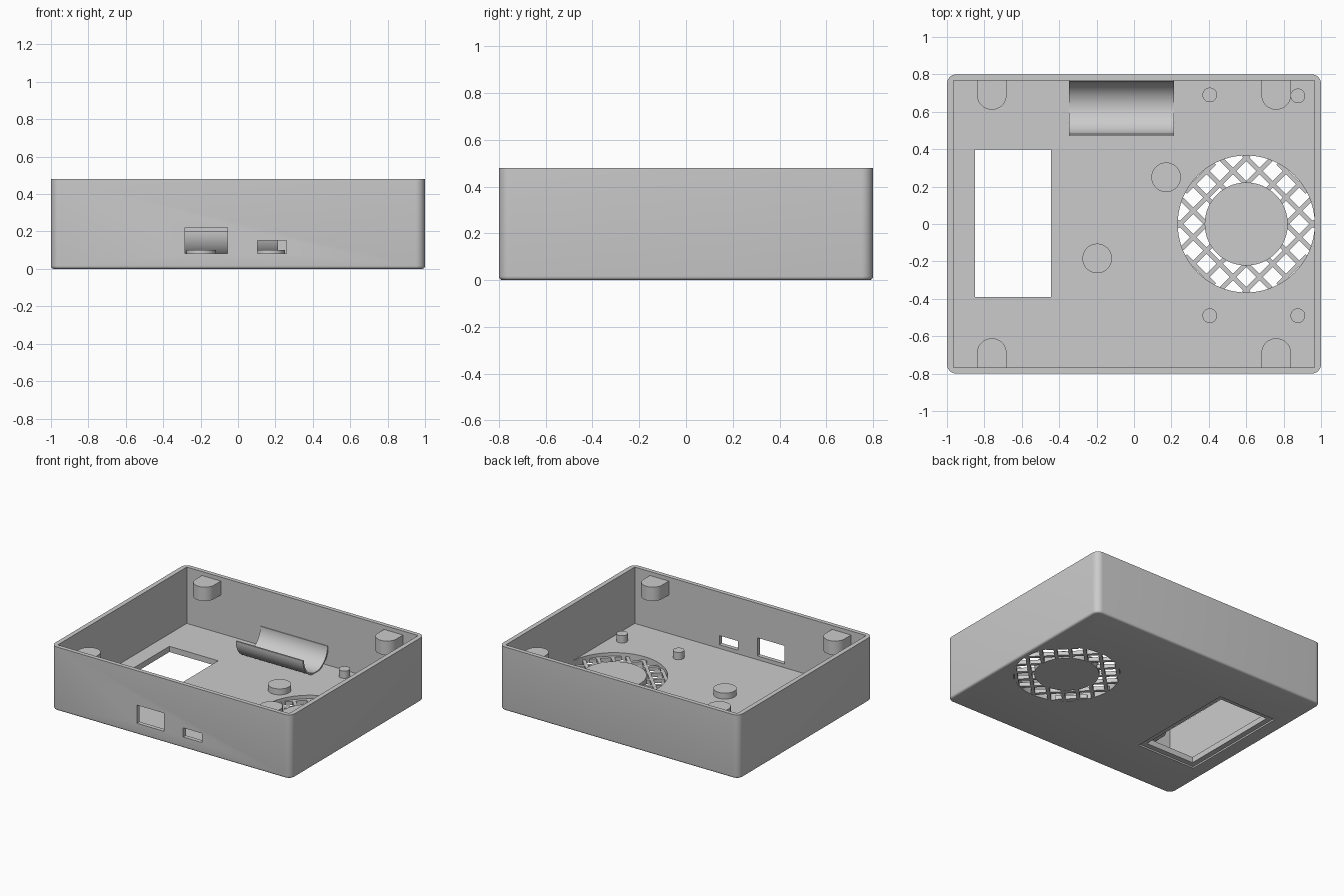
import bpy, bmesh, math
from mathutils import Matrix

if "Cube" in bpy.data.objects:
    bpy.data.objects.remove(bpy.data.objects["Cube"])

H, FLOOR = 0.48, 0.055          # case height, floor thickness
IX, IY = 0.965, 0.768           # inner half sizes
FAN_X, FAN_R, HUB_R = 0.6, 0.366, 0.222

gray = bpy.data.materials.new("gray_plastic")
gray.diffuse_color = (0.6, 0.6, 0.6, 1)
gray.use_nodes = True
gray.node_tree.nodes["Principled BSDF"].inputs["Base Color"].default_value = gray.diffuse_color


def make(name, bm, smooth=True):
    bmesh.ops.recalc_face_normals(bm, faces=bm.faces)
    me = bpy.data.meshes.new(name)
    bm.to_mesh(me)
    bm.free()
    me.materials.append(gray)
    ob = bpy.data.objects.new(name, me)
    bpy.context.collection.objects.link(ob)
    if smooth:
        bpy.ops.object.select_all(action='DESELECT')
        ob.select_set(True)
        bpy.context.view_layer.objects.active = ob
        bpy.ops.object.shade_smooth_by_angle(angle=math.radians(35))
    return ob


def add_box(bm, x0, x1, y0, y1, z0, z1):
    m = Matrix.Translation(((x0 + x1) / 2, (y0 + y1) / 2, (z0 + z1) / 2))
    m = m @ Matrix.Diagonal((x1 - x0, y1 - y0, z1 - z0, 1))
    bmesh.ops.create_cube(bm, size=1, matrix=m)


def add_cylinder(bm, x, y, r, z0, z1, seg=48):
    bmesh.ops.create_cone(bm, cap_ends=True, segments=seg, radius1=r, radius2=r,
                          depth=z1 - z0, matrix=Matrix.Translation((x, y, (z0 + z1) / 2)))


def prism(pts, lo, hi, axis='z'):
    """Extrude a closed outline along z, or a (y, z) outline along x."""
    bm = bmesh.new()
    co = [(p[0], p[1], lo) if axis == 'z' else (lo, p[0], p[1]) for p in pts]
    face = bm.faces.new([bm.verts.new(c) for c in co])
    ext = bmesh.ops.extrude_face_region(bm, geom=[face])
    d = (0, 0, hi - lo) if axis == 'z' else (hi - lo, 0, 0)
    bmesh.ops.translate(bm, vec=d, verts=[v for v in ext['geom'] if isinstance(v, bmesh.types.BMVert)])
    return bm


def cut(target, name, bm):
    cutter = make(name, bm, False)
    cutter.hide_render = True
    mod = target.modifiers.new(name, 'BOOLEAN')
    mod.operation, mod.solver, mod.object = 'DIFFERENCE', 'EXACT', cutter
    bpy.context.view_layer.objects.active = target
    bpy.ops.object.modifier_apply(modifier=name)
    bpy.data.objects.remove(cutter)


# Case shell: rounded upright corners and a softened bottom edge
bm = bmesh.new()
add_box(bm, -1, 1, -0.8, 0.8, 0, H)
upright = [e for e in bm.edges if abs(e.verts[0].co.z - e.verts[1].co.z) > 0.1]
bmesh.ops.bevel(bm, geom=upright, offset=0.05, segments=8, profile=0.5, affect='EDGES')
bottom = [e for e in bm.edges if all(v.co.z < 0.001 for v in e.verts)]
bmesh.ops.bevel(bm, geom=bottom, offset=0.016, segments=4, profile=0.5, affect='EDGES')
case = make("case_shell", bm, False)

# Inner cavity
bm = bmesh.new()
add_box(bm, -IX, IX, -IY, IY, FLOOR, 1)
cut(case, "cavity_cutter", bm)

# Display window, its shallow recess underneath, and the two front ports
for name, dims in {
    "window_cutter": (-0.85, -0.443, -0.39, 0.397, -0.1, 0.2),
    "recess_cutter": (-0.89, -0.403, -0.43, 0.437, -0.1, 0.012),
    "large_port_cutter": (-0.283, -0.057, -0.9, -0.7, 0.083, 0.22),
    "small_port_cutter": (0.103, 0.26, -0.9, -0.7, 0.083, 0.152),
}.items():
    bm = bmesh.new()
    add_box(bm, *dims)
    cut(case, name, bm)

# Round fan opening
bm = bmesh.new()
add_cylinder(bm, FAN_X, 0, FAN_R, -0.1, 0.2, 96)
cut(case, "fan_cutter", bm)
bpy.ops.object.select_all(action='DESELECT')
case.select_set(True)
bpy.context.view_layer.objects.active = case
bpy.ops.object.shade_smooth_by_angle(angle=math.radians(35))

# Fan hub
bm = bmesh.new()
add_cylinder(bm, FAN_X, 0, HUB_R, 0, FLOOR, 96)
make("fan_hub", bm)

# Diagonal grille bars, trimmed to the ring around the hub
bm = bmesh.new()
PITCH, BAR = 0.1, 0.024
for angle in (math.pi / 4, -math.pi / 4):
    turn = Matrix.Translation((FAN_X, 0, 0)) @ Matrix.Rotation(angle, 4, 'Z')
    for i in range(-4, 4):
        d = (i + 0.5) * PITCH
        if abs(d) >= FAN_R:
            continue
        end = math.sqrt(FAN_R ** 2 - d * d) + 0.003
        start = math.sqrt(HUB_R ** 2 - d * d) - 0.005 if abs(d) < HUB_R else 0
        for a, b in ((start, end), (-end, -start)):
            old = set(bm.verts)
            add_box(bm, a, b, d - BAR / 2, d + BAR / 2, 0.001, 0.03)
            bmesh.ops.transform(bm, matrix=turn, verts=[v for v in bm.verts if v not in old])
make("fan_grille", bm, False)

# Standoffs: two wide, four narrow
for i, (x, y, r, top) in enumerate([
        (0.172, 0.25, 0.079, 0.1), (-0.197, -0.184, 0.079, 0.1),
        (0.405, 0.69, 0.039, 0.11), (0.876, 0.685, 0.039, 0.11),
        (0.405, -0.49, 0.039, 0.11), (0.876, -0.49, 0.039, 0.11)]):
    bm = bmesh.new()
    add_cylinder(bm, x, y, r, FLOOR - 0.01, top)
    make(f"standoff_{i + 1}", bm)

# Lid mounting tabs with rounded ends, below the rim
for sx in (-1, 1):
    for sy in (-1, 1):
        pts = [(sx * 0.76 - 0.079, sy * (IY + 0.005))]
        pts += [(sx * 0.76 - 0.079 * math.cos(math.pi * k / 20),
                 sy * (0.69 - 0.079 * math.sin(math.pi * k / 20))) for k in range(21)]
        pts += [(sx * 0.76 + 0.079, sy * (IY + 0.005))]
        make(f"lid_tab_{'left' if sx < 0 else 'right'}_{'front' if sy < 0 else 'back'}",
             prism(pts, 0.345, 0.45))

# Half-pipe cradle against the back wall
CY, CZ, R = 0.622, 0.2, 0.152
arc = [math.pi + math.pi * k / 32 for k in range(33)]
pts = [(CY + R * math.cos(a), CZ + R * math.sin(a)) for a in arc]
pts += [(CY + (R - 0.012) * math.cos(a), CZ + (R - 0.012) * math.sin(a)) for a in reversed(arc)]
make("half_pipe_cradle", prism(pts, -0.347, 0.213, 'x'))
